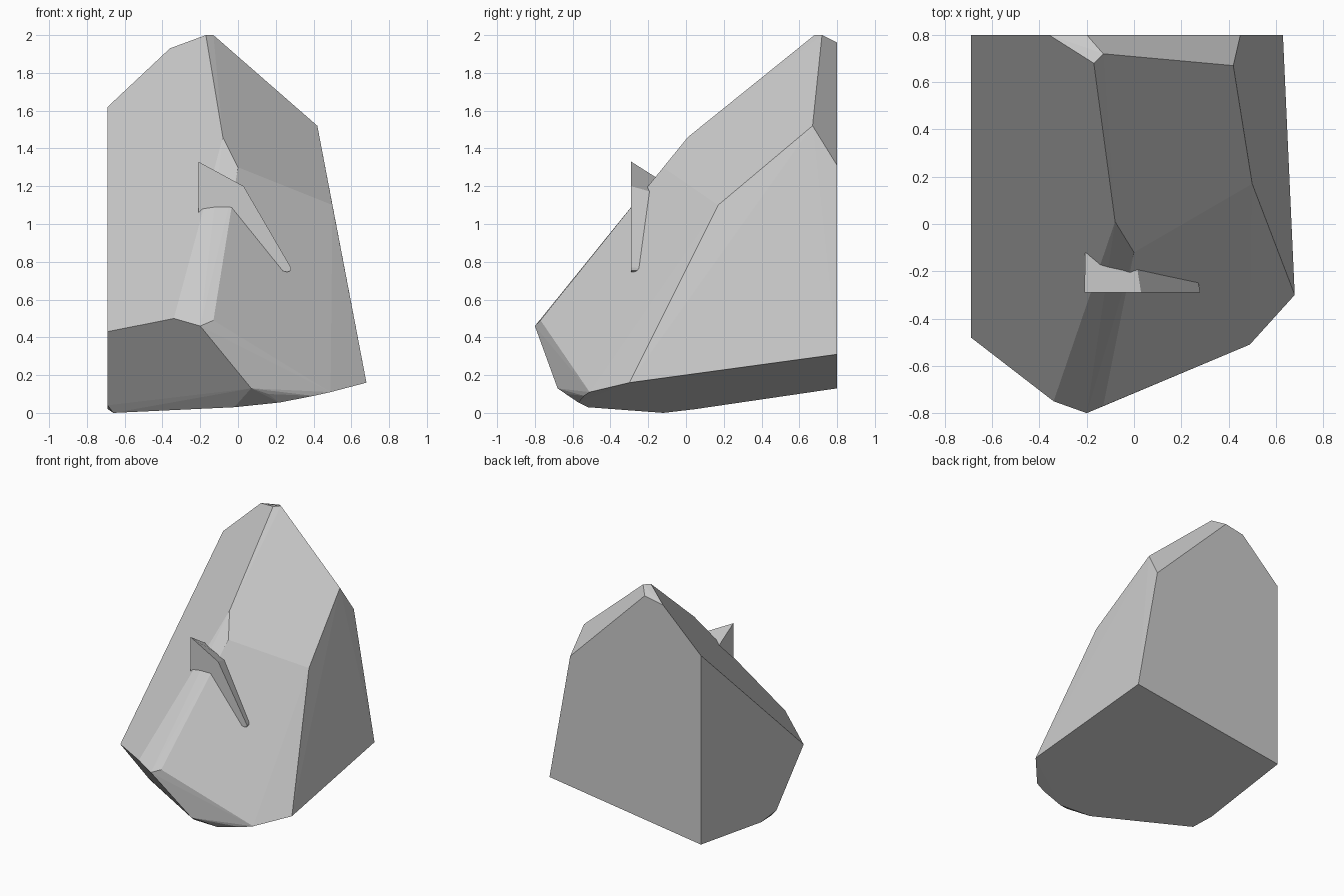
import bpy, bmesh, math


def add_object(name, bm):
    bmesh.ops.recalc_face_normals(bm, faces=bm.faces[:])
    mesh = bpy.data.meshes.new(name)
    bm.to_mesh(mesh)
    bm.free()
    obj = bpy.data.objects.new(name, mesh)
    bpy.context.collection.objects.link(obj)
    return obj


# Faceted boulder: convex hull of its corner points
corners = [
    # peak and flat back
    (-0.17, 0.68, 2.0), (-0.13, 0.72, 2.0), (-0.36, 0.8, 1.93), (-0.2, 0.8, 1.96),
    (0.45, 0.8, 1.31), (0.63, 0.8, 0.31), (-0.69, 0.8, 0.13), (-0.69, 0.8, 1.62),
    # right shoulder and front ridge
    (0.42, 0.67, 1.52), (0.5, 0.17, 1.1), (0.68, -0.3, 0.16),
    (-0.08, 0.01, 1.46), (0.0, -0.12, 1.3), (-0.13, -0.77, 0.49), (-0.34, -0.75, 0.5),
    # undercut front and base
    (-0.2, -0.8, 0.46), (-0.69, -0.48, 0.43), (-0.69, -0.14, 0.04), (-0.69, 0.05, 0.02),
    (-0.66, -0.12, 0.0), (0.07, -0.68, 0.13), (0.16, -0.63, 0.1), (-0.02, -0.52, 0.03),
    (0.22, -0.57, 0.055), (0.4, -0.54, 0.09), (0.49, -0.51, 0.11),
]
bm = bmesh.new()
for c in corners:
    bm.verts.new(c)
bmesh.ops.convex_hull(bm, input=bm.verts[:])
bmesh.ops.dissolve_limit(bm, angle_limit=math.radians(1.5),
                         verts=bm.verts[:], edges=bm.edges[:])
add_object("boulder", bm)

# Bent shard on the front: flat front outline lofted to an inset back outline in the rock
front = [(-0.21, 1.33), (0.03, 1.2), (0.28, 0.77), (0.28, 0.753), (0.26, 0.745),
         (0.235, 0.753), (-0.04, 1.09), (-0.19, 1.08), (-0.21, 1.06)]
back = [(-0.205, -0.07, 1.19), (0.01, -0.165, 1.165), (0.272, -0.245, 0.767),
        (0.272, -0.245, 0.755), (0.258, -0.245, 0.748), (0.238, -0.245, 0.756),
        (-0.04, -0.17, 1.1), (-0.17, -0.13, 1.1), (-0.205, -0.1, 1.08)]
bm = bmesh.new()
f = [bm.verts.new((x, -0.29, z)) for x, z in front]
b = [bm.verts.new(p) for p in back]
bm.faces.new(f)
bm.faces.new(b[::-1])
for i in range(len(f)):
    j = (i + 1) % len(f)
    bm.faces.new((f[i], b[i], b[j], f[j]))
add_object("shard", bm)
